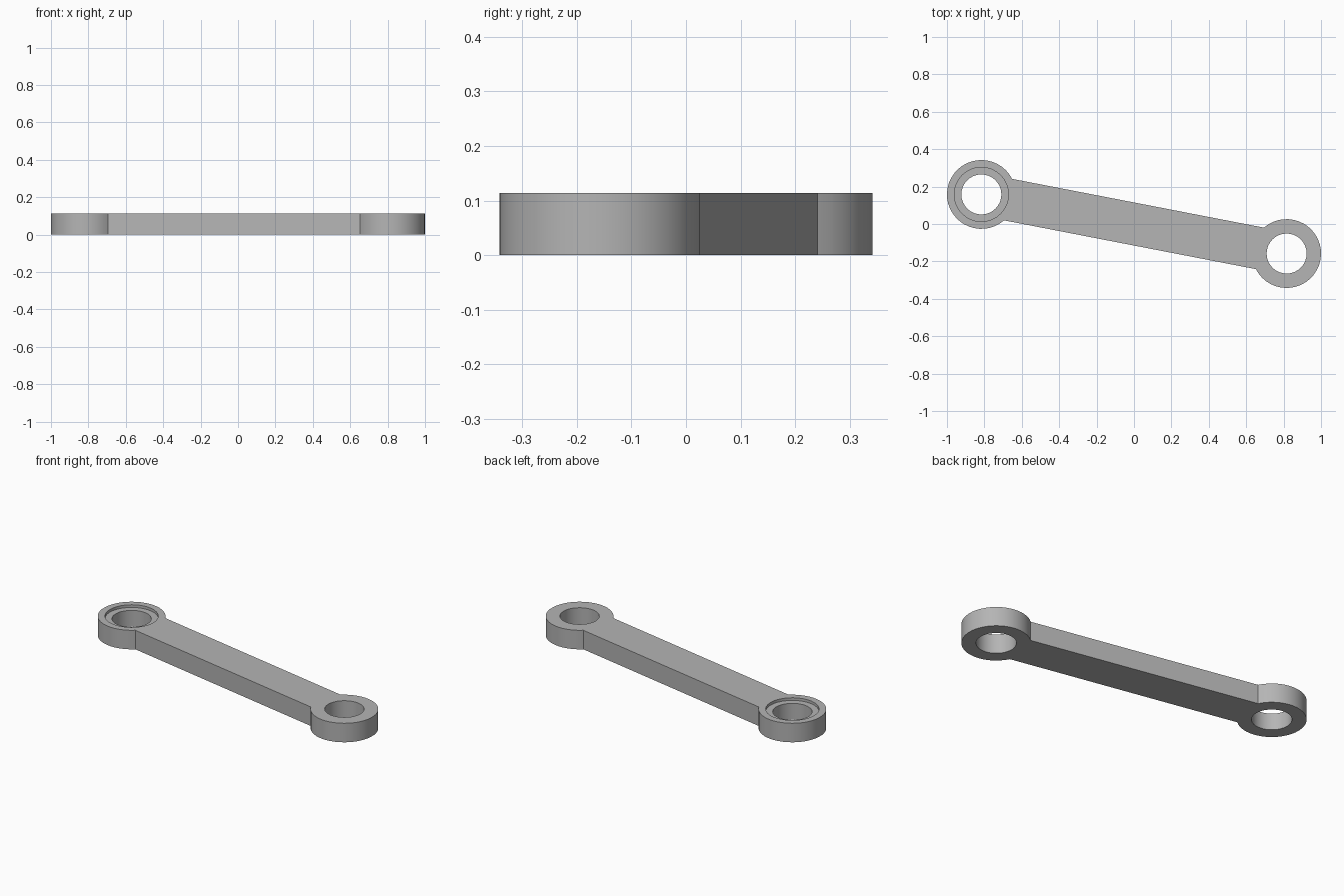
import bpy, bmesh
from math import sin, cos, pi, asin, atan2, hypot
from mathutils import Matrix

if "Cube" in bpy.data.objects:
    bpy.data.objects.remove(bpy.data.objects["Cube"])

END_X, END_Y = 0.816, -0.158     # right-hand eye centre
HEIGHT = 0.114
EYE_R, HOLE_R, RECESS_R = 0.184, 0.107, 0.145
RECESS_DEPTH = 0.016
HALF_WIDTH = 0.113
REACH = hypot(END_X, END_Y)
STEPS = 32

steel = bpy.data.materials.new("grey steel")
steel.use_nodes = True
grey = (0.46, 0.46, 0.46, 1)
steel.diffuse_color = grey
steel.node_tree.nodes["Principled BSDF"].inputs["Base Color"].default_value = grey


def make_object(name, bm):
    bmesh.ops.recalc_face_normals(bm, faces=bm.faces)
    mesh = bpy.data.meshes.new(name)
    bm.to_mesh(mesh)
    bm.free()
    mesh.materials.append(steel)
    obj = bpy.data.objects.new(name, mesh)
    bpy.context.collection.objects.link(obj)
    return obj


def cut_round(target, x, radius, bottom, top):
    """Cut a vertical round hole along the arm's own axis."""
    bm = bmesh.new()
    bmesh.ops.create_cone(bm, cap_ends=True, segments=STEPS, radius1=radius,
                          radius2=radius, depth=top - bottom,
                          matrix=Matrix.Translation((x, 0, (top + bottom) / 2)))
    cutter = make_object("hole_cutter", bm)
    cutter.hide_render = True
    mod = target.modifiers.new("hole", "BOOLEAN")
    mod.operation = "DIFFERENCE"
    mod.solver = "EXACT"
    mod.object = cutter
    bpy.context.view_layer.objects.active = target
    bpy.ops.object.modifier_apply(modifier=mod.name)
    bpy.data.objects.remove(cutter)


# Outline: two eye arcs whose ends are joined by the straight bar sides
sweep = pi - asin(HALF_WIDTH / EYE_R)
bm = bmesh.new()
outline = []
for side in (1, -1):
    for i in range(STEPS + 1):
        a = -sweep + 2 * sweep * i / STEPS
        outline.append(bm.verts.new((side * (REACH + EYE_R * cos(a)),
                                     side * EYE_R * sin(a), 0)))
base = bm.faces.new(outline)
solid = bmesh.ops.extrude_face_region(bm, geom=[base])
top_verts = [v for v in solid["geom"] if isinstance(v, bmesh.types.BMVert)]
bmesh.ops.translate(bm, verts=top_verts, vec=(0, 0, HEIGHT))
arm = make_object("link_arm", bm)

# Through holes at both eyes, and a shallow recess on one
for x in (REACH, -REACH):
    cut_round(arm, x, HOLE_R, -0.1, HEIGHT + 0.1)
cut_round(arm, -REACH, RECESS_R, HEIGHT - RECESS_DEPTH, HEIGHT + 0.1)

# Swing the arm to its slant and smooth the round walls
arm.data.transform(Matrix.Rotation(atan2(END_Y, END_X), 4, "Z"))
bpy.ops.object.select_all(action="DESELECT")
arm.select_set(True)
bpy.context.view_layer.objects.active = arm
bpy.ops.object.shade_smooth_by_angle(angle=pi / 6)
